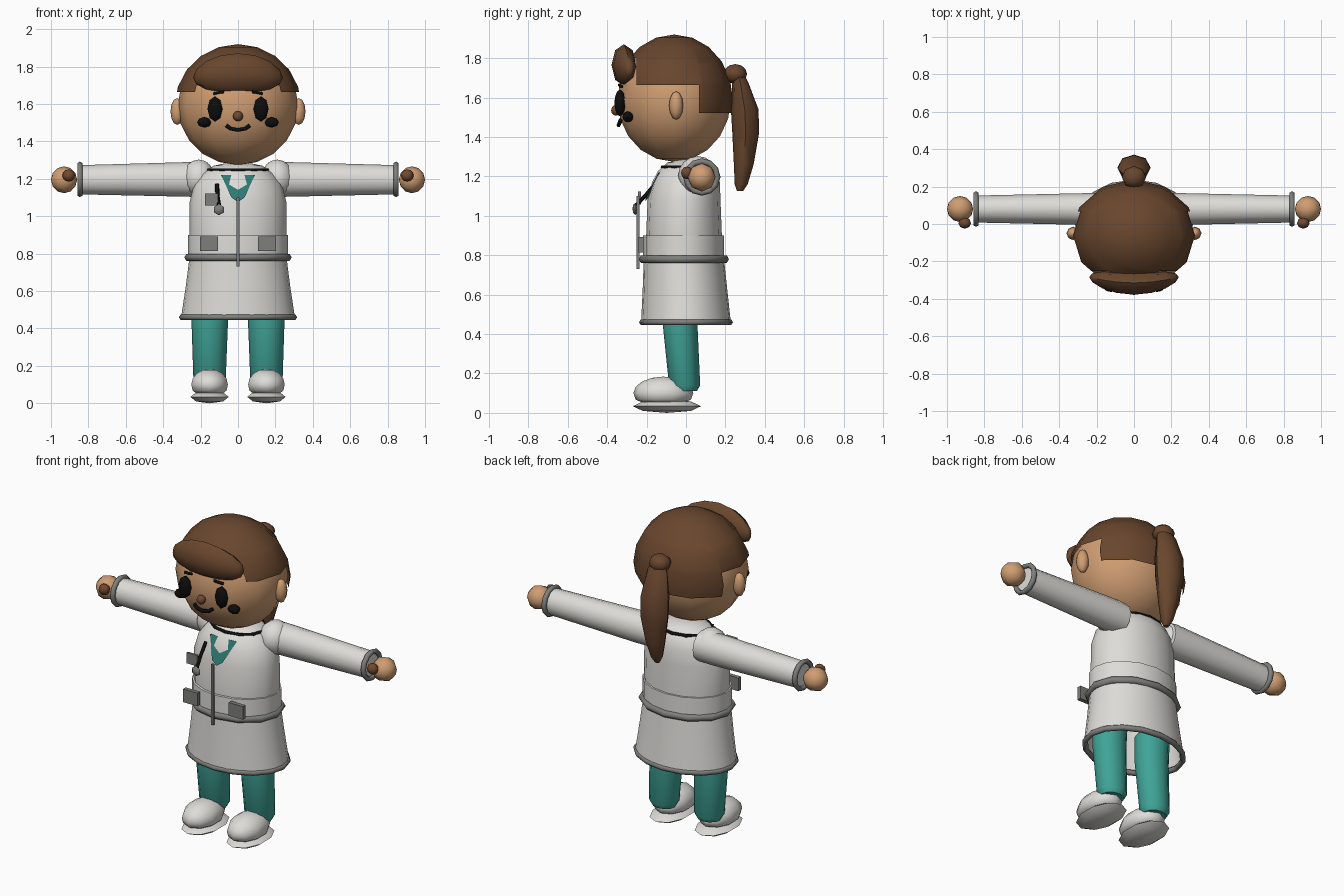
import bpy, bmesh, math
from mathutils import Vector, Matrix

cube = bpy.data.objects.get("Cube")
if cube:
    bpy.data.objects.remove(cube, do_unlink=True)


def material(name, r, g, b):
    m = bpy.data.materials.new(name)
    m.use_nodes = True
    m.diffuse_color = (r, g, b, 1)
    m.node_tree.nodes["Principled BSDF"].inputs["Base Color"].default_value = (r, g, b, 1)
    return m


SKIN = material("skin", .63, .34, .17)
HAIR = material("hair_brown", .14, .062, .027)
NOSE = material("nose_brown", .17, .068, .03)
BLACK = material("black", .004, .004, .004)
WHITE = material("coat_white", .73, .72, .69)
GREY = material("trim_grey", .21, .21, .20)
TEAL = material("teal", .05, .37, .31)
DEEP = material("deep_teal", .028, .19, .165)


def finish(name, bm, mat, angle=50):
    bmesh.ops.recalc_face_normals(bm, faces=bm.faces)
    me = bpy.data.meshes.new(name)
    bm.to_mesh(me)
    bm.free()
    me.materials.append(mat)
    me.shade_smooth()
    me.set_sharp_from_angle(angle=math.radians(angle))
    ob = bpy.data.objects.new(name, me)
    bpy.context.collection.objects.link(ob)
    return ob


def ball(loc, rad, seg=12, rings=8, axis="Z"):
    bm = bmesh.new()
    bmesh.ops.create_uvsphere(bm, u_segments=seg, v_segments=rings, radius=1)
    if axis != "Z":
        turn = Matrix.Rotation(math.pi / 2, 4, "Y" if axis == "X" else "X")
        bmesh.ops.transform(bm, matrix=turn, verts=bm.verts)
    for v in bm.verts:
        v.co = Vector(loc) + Vector([c * r for c, r in zip(v.co, rad)])
    return bm


def blob(name, loc, rad, mat, seg=12, rings=8, axis="Z"):
    return finish(name, ball(loc, rad, seg, rings, axis), mat)


def box(name, loc, size, mat):
    bm = bmesh.new()
    bmesh.ops.create_cube(bm, size=1)
    for v in bm.verts:
        v.co = Vector(loc) + Vector([c * s for c, s in zip(v.co, size)])
    return finish(name, bm, mat, 30)


def loft(name, rings, mat, axis="Z", seg=12, caps=True):
    """Each ring is a centre and two radii, across the given axis."""
    bm = bmesh.new()
    loops = []
    for x, y, z, a, b in rings:
        loop = []
        for i in range(seg):
            t = math.tau * i / seg
            u, w = a * math.cos(t), b * math.sin(t)
            loop.append(bm.verts.new((x + u, y + w, z) if axis == "Z" else (x, y + u, z + w)))
        loops.append(loop)
    for p, q in zip(loops, loops[1:]):
        for i in range(seg):
            j = (i + 1) % seg
            bm.faces.new((p[i], p[j], q[j], q[i]))
    if caps:
        bm.faces.new(loops[0])
        bm.faces.new(loops[-1])
    return finish(name, bm, mat)


def hoop(name, loc, a, b, thick, mat, axis="Z", seg=12, sides=6):
    """Elliptical ring with a round section."""
    bm = bmesh.new()
    grid = []
    for i in range(seg):
        t = math.tau * i / seg
        row = []
        for k in range(sides):
            p = math.tau * k / sides
            d, h = thick * math.cos(p), thick * math.sin(p)
            u, w = (a + d) * math.cos(t), (b + d) * math.sin(t)
            co = (u, w, h) if axis == "Z" else (h, u, w)
            row.append(bm.verts.new(Vector(loc) + Vector(co)))
        grid.append(row)
    for i in range(seg):
        p, q = grid[i], grid[(i + 1) % seg]
        for k in range(sides):
            n = (k + 1) % sides
            bm.faces.new((p[k], p[n], q[n], q[k]))
    return finish(name, bm, mat, 65)


def tube(name, points, thick, mat):
    cu = bpy.data.curves.new(name, "CURVE")
    cu.dimensions = "3D"
    cu.bevel_depth = thick
    cu.bevel_resolution = 1
    cu.use_fill_caps = True
    sp = cu.splines.new("POLY")
    sp.points.add(len(points) - 1)
    for p, co in zip(sp.points, points):
        p.co = (*co, 1)
    cu.materials.append(mat)
    ob = bpy.data.objects.new(name, cu)
    bpy.context.collection.objects.link(ob)


# head
blob("head", (0, -.06, 1.59), (.322, .288, .316), SKIN, 12, 10)

# hair cap: a sphere cut along the hairline
bm = ball((0, -.06, 1.59), (.338, .298, .33), 12, 10)
for co, no in (((0, 0, 1.665), (0, 0, 1)), ((0, 0, 1.523), (0, 0, 1)), ((0, 0, 1.8), (0, 0, 1)),
               ((0, .066, 0), (0, 1, 0)), ((0, -.25, 0), (0, 1, 0))):
    bmesh.ops.bisect_plane(bm, geom=bm.verts[:] + bm.edges[:] + bm.faces[:], plane_co=co, plane_no=no)


def is_bare(face):
    c = face.calc_center_median()
    return c.z < 1.523 or (c.y < .066 and c.z < 1.665) or (c.y < -.25 and c.z < 1.8)


bmesh.ops.delete(bm, geom=[f for f in bm.faces if is_bare(f)], context="FACES")
finish("hair_cap", bm, HAIR)

# fringe, bent around the forehead
bm = ball((0, -.315, 1.765), (.24, .063, .106), 8, 8, "X")
for v in bm.verts:
    v.co.z -= .4 * v.co.x ** 2
    v.co.y += .55 * v.co.x ** 2
finish("fringe", bm, HAIR)

# ponytail
blob("ponytail_knot", (0, .25, 1.72), (.065, .06, .05), HAIR, 8, 6)
loft("ponytail", [(0, .255, 1.74, .03, .025), (0, .275, 1.68, .065, .04), (0, .298, 1.54, .088, .07),
                  (0, .303, 1.42, .088, .068), (0, .293, 1.26, .06, .05), (0, .28, 1.16, .035, .033),
                  (0, .274, 1.125, .015, .015)], HAIR, seg=8)

# face
blob("nose", (0, -.355, 1.535), (.027, .025, .027), NOSE, 8, 6)
tube("mouth", [(-.062, -.333, 1.485), (-.04, -.338, 1.468), (0, -.342, 1.461),
               (.04, -.338, 1.468), (.062, -.333, 1.485)], .011, BLACK)
for s, side in ((1, "left_"), (-1, "right_")):
    blob(side + "ear", (s * .325, -.05, 1.56), (.036, .036, .072), SKIN, 8, 6)
    blob(side + "eye", (s * .123, -.335, 1.573), (.04, .028, .067), BLACK, 8, 8, "Y")
    blob(side + "cheek_mark", (s * .18, -.295, 1.502), (.039, .027, .028), BLACK, 8, 6, "Y")
    tube(side + "brow", [(s * .075, -.338, 1.665), (s * .1, -.337, 1.662), (s * .13, -.325, 1.655)],
         .008, BLACK)

# coat
loft("coat_body", [(0, -.01, .78, .25, .19), (0, -.01, .9, .26, .192), (0, -.01, 1.08, .258, .185),
                   (0, 0, 1.17, .235, .172), (0, .005, 1.23, .19, .145), (0, .01, 1.27, .13, .105),
                   (0, .01, 1.285, .06, .05)], WHITE, seg=16)
loft("coat_waistband", [(0, -.012, .77, .267, .206), (0, -.012, .9, .267, .206)], WHITE, seg=16)
loft("coat_skirt", [(0, -.011, .79, .258, .203), (0, -.005, .62, .28, .215), (0, 0, .455, .305, .228)],
     WHITE, seg=24, caps=False)
hoop("waist_trim", (0, -.011, .78), .266, .208, .021, GREY, seg=12)
hoop("hem_trim", (0, 0, .46), .3, .222, .016, GREY, seg=16)
box("coat_placket", (0, -.243, .915), (.016, .014, .37), GREY)
for s, side in ((1, "left_"), (-1, "right_")):
    box(side + "pocket", (s * .154, -.228, .853), (.096, .025, .08), GREY)

# shirt collar wedge
bm = bmesh.new()
front = [(-.09, -.14, 1.22), (.09, -.14, 1.22), (.035, -.2, 1.1), (0, -.208, 1.075), (-.035, -.2, 1.1)]
verts = [bm.verts.new(p) for p in front]
back = bm.verts.new((0, -.08, 1.2))
bm.faces.new(verts)
for i in range(5):
    bm.faces.new((verts[i], back, verts[(i + 1) % 5]))
finish("shirt_collar", bm, DEEP, 30)

# listening tube, its disc, and the badge
hoop("neck_tube", (0, .008, 1.246), .163, .127, .01, BLACK, seg=12)
tube("hanging_tube", [(-.112, -.15, 1.17), (-.11, -.2, 1.11), (-.1, -.255, 1.05)], .011, BLACK)
blob("listening_disc", (-.102, -.258, 1.035), (.03, .014, .03), GREY, 6, 4, "Y")
box("badge", (-.141, -.236, 1.09), (.07, .014, .065), GREY)

for s, side in ((1, "left_"), (-1, "right_")):
    # arm
    blob(side + "shoulder", (s * .21, .06, 1.205), (.09, .1, .098), WHITE, 10, 8)
    loft(side + "sleeve", [(s * .16, .08, 1.197, .085, .09), (s * .25, .08, 1.197, .085, .093),
                           (s * .845, .08, 1.195, .072, .078)], WHITE, "X")
    hoop(side + "cuff", (s * .845, .08, 1.197), .08, .08, .015, GREY, "X")
    blob(side + "hand", (s * .93, .08, 1.195), (.07, .07, .072), SKIN, 8, 6, "X")
    blob(side + "thumb", (s * .905, .005, 1.218), (.034, .03, .032), NOSE, 8, 6)
    # leg
    loft(side + "leg", [(s * .15, -.025, .6, .102, .09), (s * .151, -.03, .45, .098, .088),
                        (s * .152, -.007, .14, .087, .079), (s * .152, -.005, .11, .07, .06)], TEAL)
    # shoe
    bm = ball((s * .152, -.115, .1), (.103, .152, .084), 10, 8)
    for v in bm.verts:
        v.co.z = max(v.co.z, .052)
    finish(side + "shoe_upper", bm, WHITE)
    blob(side + "shoe_sole", (s * .152, -.097, .034), (.108, .173, .034), WHITE, 10, 4)
